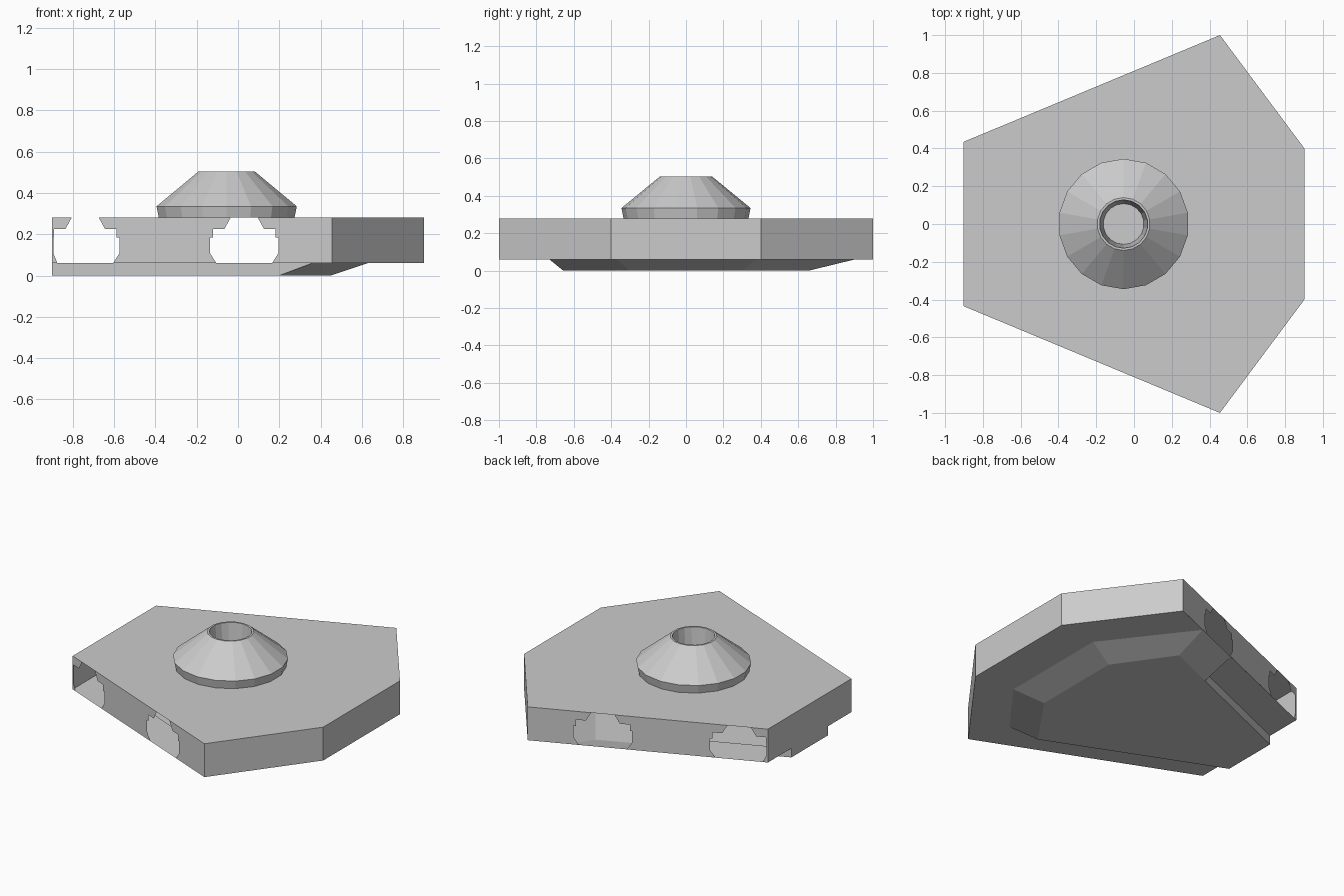
import bpy, bmesh, math

if "Cube" in bpy.data.objects:
    bpy.data.objects.remove(bpy.data.objects["Cube"])

LOW, TOP = 0.06, 0.28
EDGE = 0.902          # half length in x


def make(name, faces):
    """Thin-shell object from a list of polygons, welded along shared corners."""
    bm = bmesh.new()
    for pts in faces:
        bm.faces.new([bm.verts.new(p) for p in pts])
    bmesh.ops.remove_doubles(bm, verts=bm.verts, dist=0.0005)
    bmesh.ops.recalc_face_normals(bm, faces=bm.faces)
    mesh = bpy.data.meshes.new(name)
    bm.to_mesh(mesh)
    bm.free()
    ob = bpy.data.objects.new(name, mesh)
    bpy.context.collection.objects.link(ob)
    return ob


def at(z, pts):
    return [(x, y, z) for x, y in pts]


def upright(a, b, z0, z1):
    return [(*a, z0), (*b, z0), (*b, z1), (*a, z1)]


# six-sided hull plan: half outline, mirrored in y
half = [(-EDGE, -0.435), (0.455, -1.0), (EDGE, -0.4)]
plan = half + [(x, -y) for x, y in reversed(half)]

# hull deck and solid walls
hull = [at(TOP, plan)]
for i in (1, 2, 3, 5):
    hull.append(upright(plan[i], plan[(i + 1) % 6], LOW, TOP))

# slanted side walls, each with two stepped openings
opening = [(0.066, TOP), (0.096, 0.225), (0.152, 0.225), (0.152, 0.184),
           (0.165, 0.184), (0.165, 0.107), (0.135, LOW)]
centres = (-0.74, 0.03)


def rim(centre, side):
    return [(max(centre + side * d, -EDGE + 0.008), z) for d, z in opening]


panels = [
    [(-EDGE, TOP)] + rim(centres[0], -1) + [(-EDGE, LOW)],
    rim(centres[0], 1) + rim(centres[1], -1)[::-1],
    rim(centres[1], 1) + [(0.455, LOW), (0.455, TOP)],
]
slope = 0.565 / (0.455 + EDGE)
for side in (-1, 1):
    for panel in panels:
        hull.append([(x, side * (0.435 + (x + EDGE) * slope), z) for x, z in panel])

# underside around the keel
hull.append(at(LOW, [plan[0], plan[1], plan[2], plan[3], plan[4], (0.22, 0.902),
                     (0.63, 0.37), (0.63, -0.37), (0.36, -0.73), (-EDGE, -0.19)]))
hull.append(at(LOW, [plan[5], (-0.116, 0.762), (-0.116, 0.522), (-EDGE, 0.19)]))
make("hull_shell", hull)

# keel: shallow pan with bevelled nose and one sloped flank
a, b, c = (-EDGE, -0.19), (0.2, -0.656), (0.45, -0.3)
d, e, f, g = (0.45, 0.3), (0.2, 0.656), (-0.116, 0.522), (-EDGE, 0.19)
nose_l, nose_r = (0.63, -0.37), (0.63, 0.37)
flank_l, flank_r, flank_end = (0.36, -0.73), (0.22, 0.902), (-0.116, 0.762)


def bevel(lo1, lo2, hi2, hi1):
    return at(0, [lo1, lo2]) + at(LOW, [hi2, hi1])


make("keel", [
    at(0, [a, b, c, d, e, f, g]),
    bevel(a, b, flank_l, a),
    bevel(b, c, nose_l, flank_l),
    bevel(c, d, nose_r, nose_l),
    bevel(d, e, flank_r, nose_r),
    bevel(e, f, flank_end, flank_r),
    at(0, [f]) + at(LOW, [flank_end, f]),
    upright(f, g, 0, LOW),
    upright(g, a, 0, LOW),
])

# conical collar with open bore, 18 sides
profile = [(0.334, TOP), (0.345, 0.335), (0.14, 0.503), (0.128, 0.503), (0.108, TOP)]
N = 18


def ring(r, z, i):
    t = math.radians(10 + 360 / N * i)
    return (-0.055 + r * math.cos(t), r * math.sin(t), z)


make("collar", [[ring(*p, i), ring(*p, i + 1), ring(*q, i + 1), ring(*q, i)]
                for p, q in zip(profile, profile[1:]) for i in range(N)])
